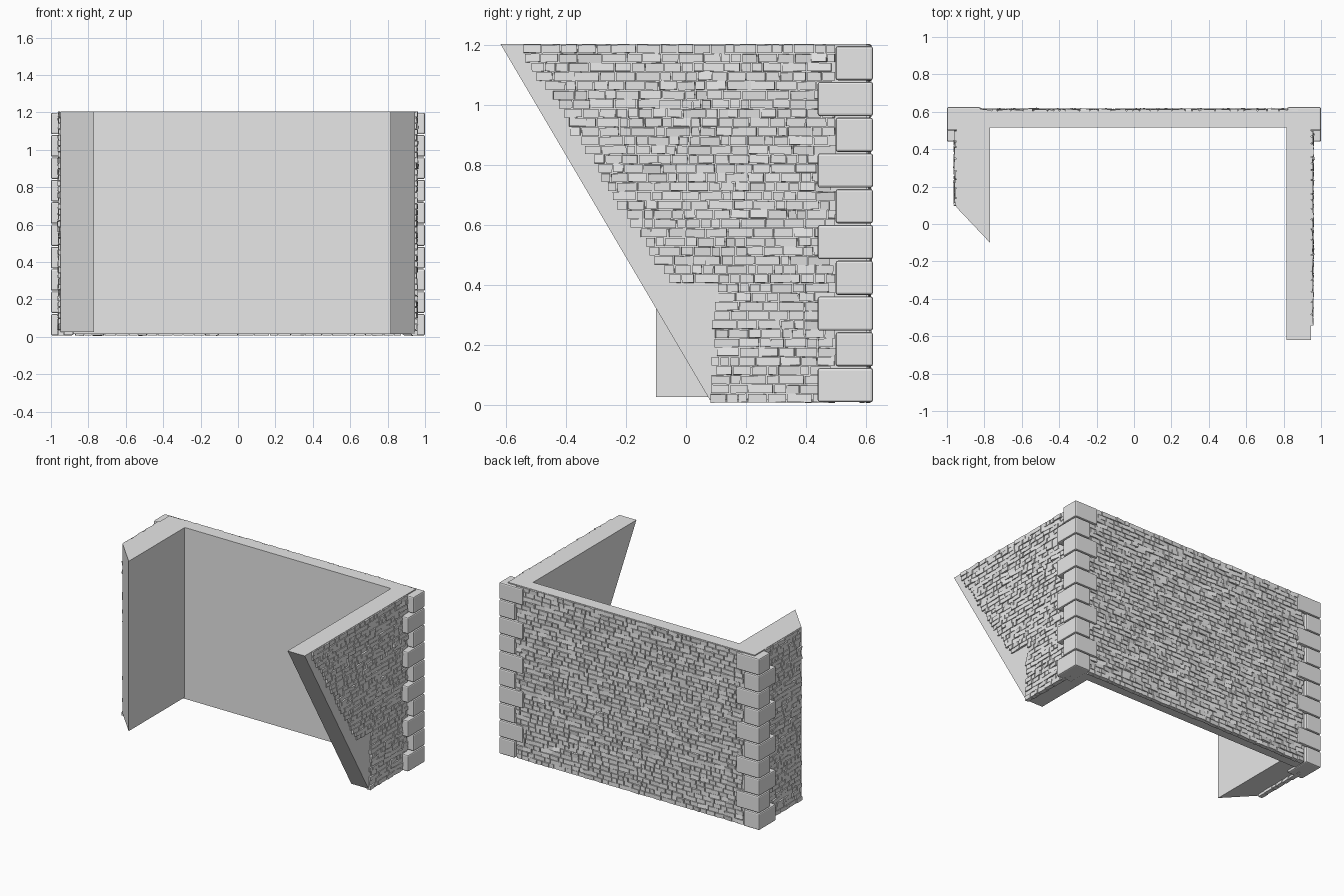
import bpy, bmesh, random
from mathutils import Matrix, Vector, Euler

random.seed(7)
if "Cube" in bpy.data.objects:
    bpy.data.objects.remove(bpy.data.objects["Cube"], do_unlink=True)

stone = bpy.data.materials.new("grey_stone")
stone.use_nodes = True
GREY = (0.8, 0.8, 0.8, 1)
stone.diffuse_color = GREY
stone.node_tree.nodes["Principled BSDF"].inputs["Base Color"].default_value = GREY

TOP, BASE = 1.205, 0.015
INNER, BACK = 0.515, 0.603          # inner and outer faces of the back wall
LEFT, RIGHT = 0.947, -0.95          # outer faces of the two wings


def finish(bm, name):
    bmesh.ops.recalc_face_normals(bm, faces=bm.faces[:])
    mesh = bpy.data.meshes.new(name)
    bm.to_mesh(mesh)
    bm.free()
    mesh.materials.append(stone)
    obj = bpy.data.objects.new(name, mesh)
    bpy.context.collection.objects.link(obj)
    return obj


def prism(name, points, offset):
    """Extrude a flat outline along an offset vector."""
    bm = bmesh.new()
    face = bm.faces.new([bm.verts.new(p) for p in points])
    out = bmesh.ops.extrude_face_region(bm, geom=[face])["geom"]
    verts = [v for v in out if isinstance(v, bmesh.types.BMVert)]
    bmesh.ops.translate(bm, verts=verts, vec=Vector(offset))
    return finish(bm, name)


def box(bm, low, high):
    low, high = Vector(low), Vector(high)
    bmesh.ops.create_cube(bm, size=1, matrix=Matrix.Translation((low + high) / 2)
                          @ Matrix.Diagonal((high - low).to_4d()))


# Plain walls: back, raked left wing, splayed right wing
bm = bmesh.new()
box(bm, (RIGHT, INNER, BASE), (LEFT, BACK, TOP))
finish(bm, "back_wall")

RAKE_TOP, RAKE_FOOT = -0.62, 0.08
prism("left_wing_wall", [(0.815, y, z) for y, z in
      ((RAKE_TOP, TOP), (RAKE_FOOT, BASE), (INNER, BASE), (INNER, TOP))],
      (LEFT - 0.815, 0, 0))
prism("right_wing_wall", [(x, y, 0.025) for x, y in
      ((RIGHT, INNER), (RIGHT, 0.09), (-0.77, -0.1), (-0.77, INNER))],
      (0, 0, TOP - 0.025))

# Rough brick facing
ROWS = 39
PITCH = (TOP - 0.007) / ROWS


def brick_facing(name, frame, start, end):
    """Lay rows of uneven bricks; frame maps (along, outward, up) to the wall."""
    bm = bmesh.new()
    for row in range(ROWS):
        z = 0.006 + PITCH * (row + 0.5)
        at = start(z) + random.uniform(0, 0.025)
        while at < end - 0.025:
            length = min(random.choice((0.035, 0.05, 0.06, 0.075)) *
                         random.uniform(0.85, 1.15), end - at)
            tilt = Euler((random.gauss(0, 0.06), random.gauss(0, 0.02),
                          random.gauss(0, 0.07)))
            place = Matrix.Translation((at + length / 2,
                                        random.uniform(-0.008, -0.002), z))
            size = Matrix.Diagonal((length - 0.004, 0.03, PITCH - 0.003, 1))
            bmesh.ops.create_cube(bm, size=1,
                                  matrix=frame @ place @ tilt.to_matrix().to_4x4() @ size)
            at += length
    return finish(bm, name)


def wall_frame(origin, along, outward):
    axes = Matrix((along, outward, (0, 0, 1))).transposed().to_4x4()
    return Matrix.Translation(origin) @ axes


def rake_start(z):
    """Bricks step back along the raked edge and stand plumb near the foot."""
    if z < 0.4:
        return 0.08
    edge = RAKE_FOOT + (RAKE_TOP - RAKE_FOOT) * (z - BASE) / (TOP - BASE)
    return edge + 0.04 + 0.06 * (TOP - z)


brick_facing("back_bricks", wall_frame((0, BACK, 0), (1, 0, 0), (0, 1, 0)),
             lambda z: -0.88, 0.88)
brick_facing("left_wing_bricks", wall_frame((LEFT, 0, 0), (0, 1, 0), (1, 0, 0)),
             rake_start, 0.5)
brick_facing("right_wing_bricks", wall_frame((RIGHT, 0, 0), (0, 1, 0), (-1, 0, 0)),
             lambda z: 0.095, 0.5)

# Corner stones, alternating long side and long back
STONES = 10
STEP = (TOP - 0.01) / STONES
for side, label in ((1, "left"), (-1, "right")):
    bm = bmesh.new()
    for i in range(STONES):
        inner_x, front_y = (0.88, 0.44) if i % 2 == 0 else (0.82, 0.5)
        z = 0.008 + i * STEP
        xs = sorted((side * inner_x, side))
        box(bm, (xs[0], front_y, z), (xs[1], 0.625, z + STEP - 0.005))
    corner = finish(bm, label + "_corner_stones")
    bevel = corner.modifiers.new("worn_edges", "BEVEL")
    bevel.width = 0.008
    bevel.segments = 2
